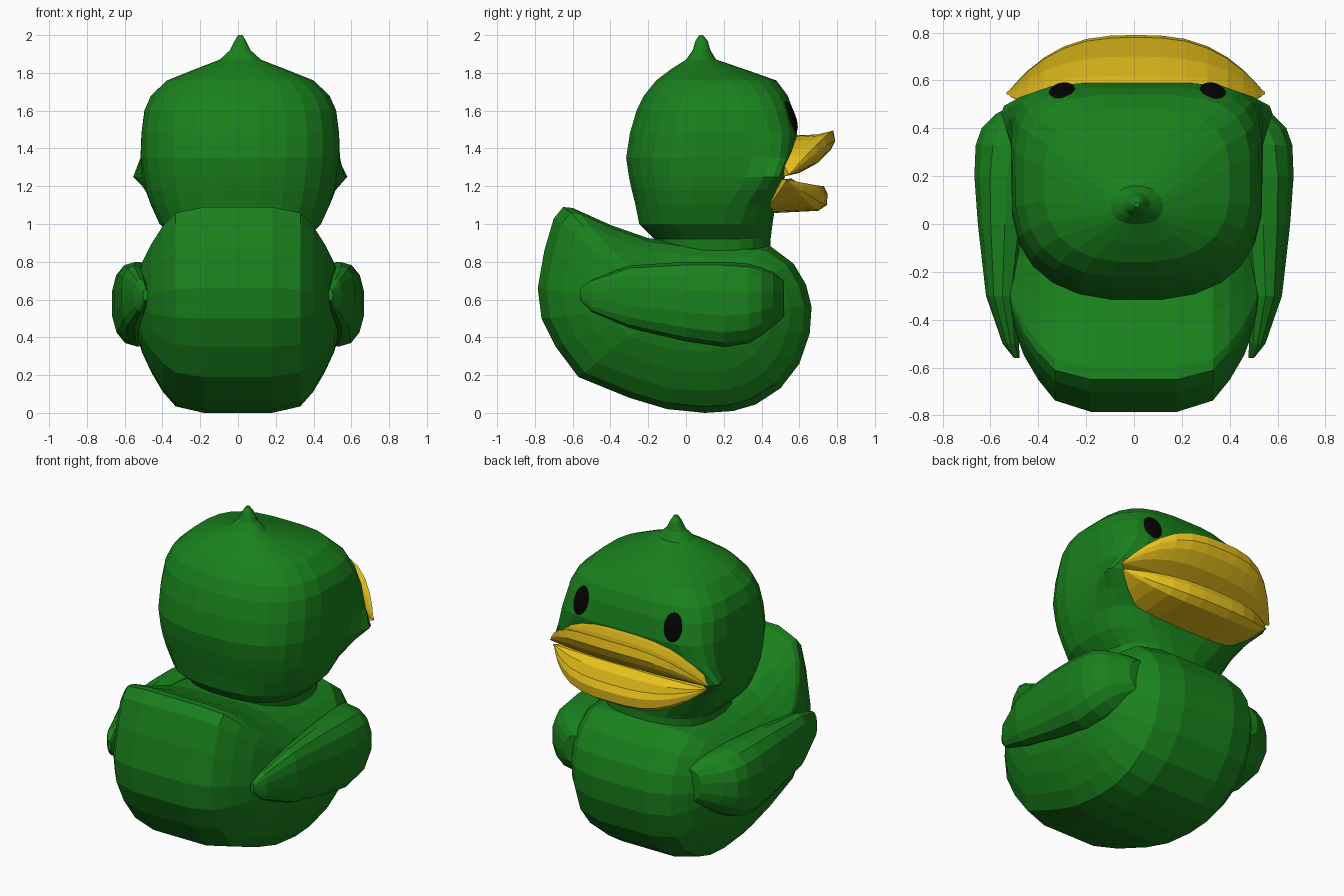
import bpy, bmesh, math
from mathutils import Matrix, Vector

if "Cube" in bpy.data.objects:
    bpy.data.objects.remove(bpy.data.objects["Cube"])


def material(name, rgb):
    m = bpy.data.materials.new(name)
    m.diffuse_color = (*rgb, 1)
    m.use_nodes = True
    m.node_tree.nodes["Principled BSDF"].inputs["Base Color"].default_value = m.diffuse_color
    return m


GREEN = material("green", (0.010, 0.22, 0.012))
YELLOW = material("yellow", (0.80, 0.53, 0.012))
BLACK = material("black", (0.001, 0.001, 0.001))


def finish(name, bm, mat):
    bmesh.ops.recalc_face_normals(bm, faces=bm.faces)
    mesh = bpy.data.meshes.new(name)
    bm.to_mesh(mesh)
    bm.free()
    mesh.materials.append(mat)
    ob = bpy.data.objects.new(name, mesh)
    bpy.context.collection.objects.link(ob)
    return ob


def loft(name, rings, mat):
    bm = bmesh.new()
    loops = [[bm.verts.new(p) for p in ring] for ring in rings]
    n = len(loops[0])
    for a, b in zip(loops, loops[1:]):
        for i in range(n):
            j = (i + 1) % n
            bm.faces.new((a[i], a[j], b[j], b[i]))
    bm.faces.new(loops[0])
    bm.faces.new(loops[-1])
    return finish(name, bm, mat)


def oval(ru, rv, sides, low=2.0, high=2.0):
    """Superellipse; exponent `low` for v < 0 and `high` for v >= 0."""
    pts = []
    for i in range(sides):
        a = 2 * math.pi * (i + 0.5) / sides
        c, s = math.cos(a), math.sin(a)
        e = 2 / (high if s >= 0 else low)
        pts.append((ru * math.copysign(abs(c) ** e, c),
                    rv * math.copysign(abs(s) ** e, s)))
    return pts


def ellipsoid(name, loc, radii, rot, mat):
    bm = bmesh.new()
    bmesh.ops.create_icosphere(bm, subdivisions=3, radius=1)
    turn = Matrix.Rotation(rot[1], 4, 'Z') @ Matrix.Rotation(rot[0], 4, 'X')
    bm.transform(Matrix.Translation(loc) @ turn @ Matrix.Diagonal((*radii, 1)))
    return finish(name, bm, mat)


# body: side profile (y, z) swept across x, shrinking toward the flanks
profile = [(-.30, .08), (-.10, .02), (.10, 0), (.25, .01), (.37, .045), (.50, .13),
           (.60, .26), (.655, .42), (.665, .56), (.635, .68), (.57, .79), (.45, .88),
           (.20, .89), (0, .90), (-.20, .925), (-.40, .995), (-.60, 1.085),
           (-.65, 1.09), (-.70, 1.03), (-.75, .86), (-.785, .66), (-.765, .50),
           (-.69, .35), (-.57, .19)]
# flank stations as (x, y scale, z scale)
half = [(.18, 1, 1), (.33, .94, .94), (.40, .83, .80), (.46, .70, .62),
        (.51, .53, .43), (.54, .30, .24)]
CZ = .57
loft("body", [[(x, y * sy, CZ + (z - CZ) * sz) for y, z in profile]
              for x, sy, sz in [(-h[0], *h[1:]) for h in reversed(half)] + half], GREEN)

# head with cheeks and tuft: (z, back, front, half width, front squareness, cheek flare)
head = [(.86, -.16, .45, .34, 2.6, 0), (.92, -.17, .45, .35, 2.6, 0),
        (1.0, -.25, .46, .43, 3, 0), (1.10, -.27, .475, .475, 3.6, .05),
        (1.18, -.29, .50, .50, 5, .20), (1.25, -.305, .525, .512, 6, .38),
        (1.35, -.32, .565, .525, 6, .12), (1.48, -.30, .59, .525, 5, 0),
        (1.60, -.265, .57, .51, 4, 0), (1.68, -.225, .54, .475, 3.6, 0),
        (1.76, -.16, .48, .39, 3, 0), (1.82, -.08, .31, .24, 2.4, 0),
        (1.87, 0, .16, .11, 2, 0), (1.92, .035, .13, .055, 2, 0),
        (1.97, .05, .115, .03, 2, 0), (2.0, .07, .09, .012, 2, 0)]
rings = []
for z, b, f, w, square, flare in head:
    r = (f - b) / 2
    rings.append([(.012 + u * (1 + flare * max(0, v / r) ** 4), b + r + v, z)
                  for u, v in oval(w, r, 24, 2.5, square)])
loft("head", rings, GREEN)


# bill halves: a side profile shrinking toward the mouth corners
def bill(name, section, corner, half_width):
    rings = []
    for i in range(17):
        t = math.sin(math.pi / 2 * (i / 8 - 1))
        sy = max(.03, 1 - abs(t) ** 2.8)
        sz = max(.03, 1 - abs(t) ** 3.3)
        rings.append([(.008 + half_width * t, corner[0] + (y - corner[0]) * sy,
                       corner[1] + (z - corner[1]) * sz) for y, z in section])
    loft(name, rings, YELLOW)


bill("upper_bill", [(.42, 1.48), (.62, 1.47), (.70, 1.475), (.78, 1.495), (.79, 1.44),
                    (.765, 1.39), (.70, 1.325), (.60, 1.27), (.42, 1.23)],
     (.545, 1.26), .54)
bill("lower_bill", [(.40, 1.235), (.56, 1.24), (.61, 1.205), (.73, 1.20), (.75, 1.16),
                    (.745, 1.10), (.70, 1.07), (.40, 1.055)],
     (.535, 1.235), .525)

# wings: sections along y as (y, z centre, z radius, x centre, x radius)
wing = [(-.56, .625, .03, .49, .012), (-.50, .62, .085, .515, .035),
        (-.30, .615, .165, .55, .07), (0, .59, .21, .54, .115),
        (.20, .575, .225, .53, .14), (.33, .58, .21, .51, .155),
        (.40, .59, .18, .48, .16), (.46, .60, .145, .43, .15),
        (.52, .60, .10, .36, .11)]
for side, label in ((-1, "left"), (1, "right")):
    loft("wing_" + label, [[(side * (x + u), y, z + v)
                            for u, v in oval(rx, rz, 14, 2.3, 2.5)]
                           for y, z, rz, x, rx in wing], GREEN)
    # eye
    ellipsoid("eye_" + label, Vector((.014 + side * .315, .555, 1.57)), (.055, .022, .085),
              (math.radians(20), -side * math.radians(14)), BLACK)
